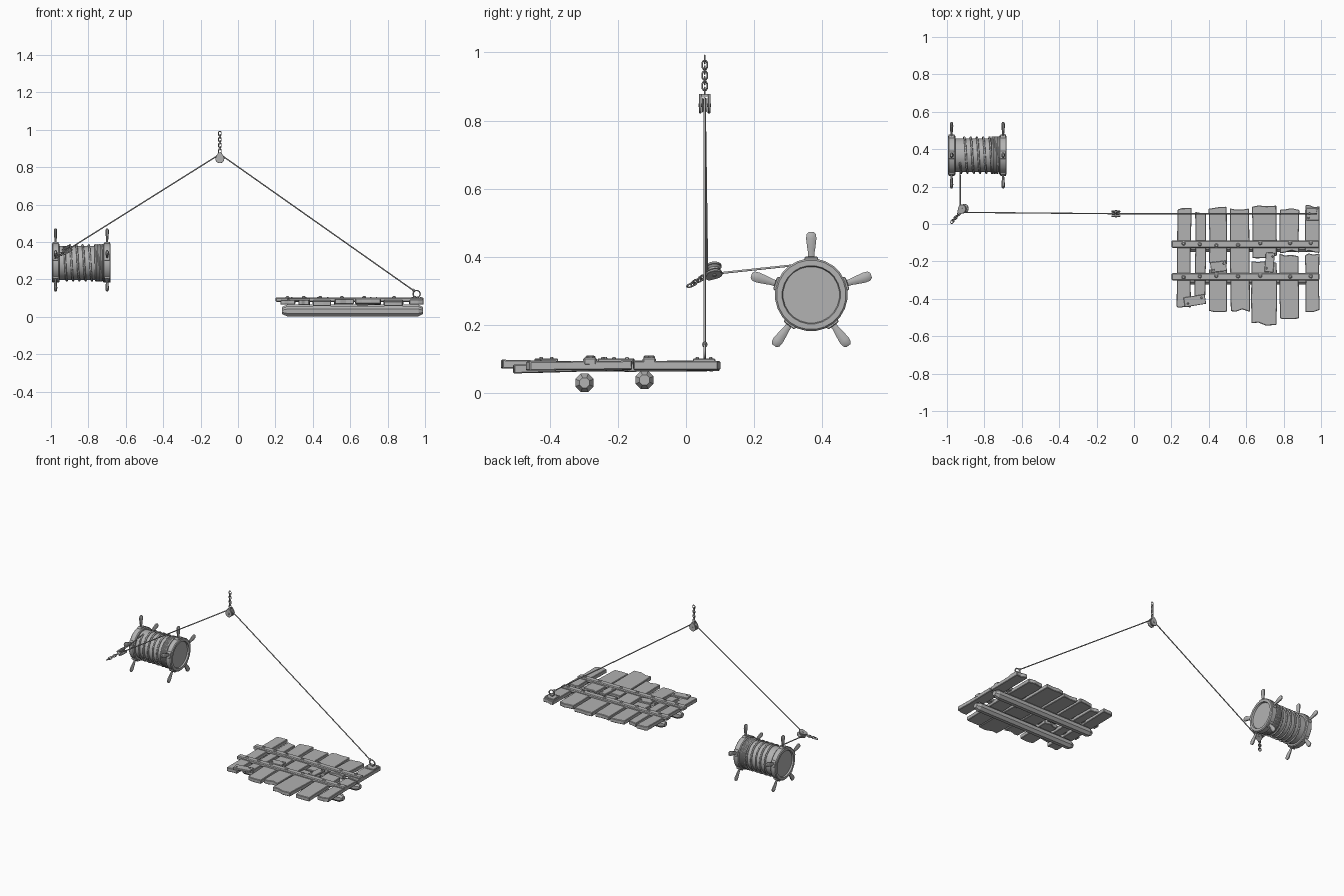
import bpy, bmesh, math, random
from mathutils import Vector, Matrix

if "Cube" in bpy.data.objects:
    bpy.data.objects.remove(bpy.data.objects["Cube"])

random.seed(4)
grey = bpy.data.materials.new("weathered_grey")
grey.diffuse_color = (0.45, 0.45, 0.45, 1)
grey.use_nodes = True
grey.node_tree.nodes["Principled BSDF"].inputs["Base Color"].default_value = grey.diffuse_color


def finish(bm, name, smooth=False):
    bmesh.ops.recalc_face_normals(bm, faces=bm.faces)
    me = bpy.data.meshes.new(name)
    bm.to_mesh(me)
    bm.free()
    ob = bpy.data.objects.new(name, me)
    bpy.context.collection.objects.link(ob)
    me.materials.append(grey)
    if smooth:
        bpy.context.view_layer.objects.active = ob
        ob.select_set(True)
        bpy.ops.object.shade_smooth_by_angle(angle=math.radians(35))
        ob.select_set(False)
    return ob


def frame(origin, x, y, z):
    """Matrix with the given local axes."""
    m = Matrix((x, y, z)).transposed().to_4x4()
    m.translation = origin
    return m


def lathe(name, profile, sides, mat, smooth=False):
    """Revolve (radius, height) points about local z; end points are capped."""
    bm = bmesh.new()
    rings = [[bm.verts.new((r * math.cos(a), r * math.sin(a), h))
              for a in (2 * math.pi * (i + .5) / sides for i in range(sides))]
             for r, h in profile]
    for a, b in zip(rings, rings[1:]):
        for i in range(sides):
            j = (i + 1) % sides
            bm.faces.new((a[i], a[j], b[j], b[i]))
    bm.faces.new(rings[0])
    bm.faces.new(rings[-1])
    bm.transform(mat)
    return finish(bm, name, smooth)


def prism(name, outline, h, mat, bevel=0.0):
    """Extrude an outline by +-h along local z."""
    bm = bmesh.new()
    f = bm.faces.new([bm.verts.new((x, y, -h)) for x, y in outline])
    ext = bmesh.ops.extrude_face_region(bm, geom=[f])
    bmesh.ops.translate(bm, vec=(0, 0, 2 * h),
                        verts=[v for v in ext["geom"] if isinstance(v, bmesh.types.BMVert)])
    if bevel:
        bmesh.ops.bevel(bm, geom=bm.edges[:], offset=bevel, segments=1, affect='EDGES')
    bm.transform(mat)
    return finish(bm, name)


def box(name, centre, size, rot=0.0, bevel=0.003):
    x, y = size[0] / 2, size[1] / 2
    mat = Matrix.Translation(centre) @ Matrix.Rotation(rot, 4, 'Z')
    return prism(name, [(-x, -y), (x, -y), (x, y), (-x, y)], size[2] / 2, mat, bevel)


def tube(name, pts, r, closed=False, res=1):
    cu = bpy.data.curves.new(name, 'CURVE')
    cu.dimensions = '3D'
    cu.bevel_depth, cu.bevel_resolution, cu.use_fill_caps = r, res, True
    sp = cu.splines.new('POLY')
    sp.points.add(len(pts) - 1)
    for p, co in zip(sp.points, pts):
        p.co = (*co, 1)
    sp.use_cyclic_u = closed
    ob = bpy.data.objects.new(name, cu)
    bpy.context.collection.objects.link(ob)
    cu.materials.append(grey)
    bpy.context.view_layer.objects.active = ob
    ob.select_set(True)
    bpy.ops.object.convert(target='MESH')
    bpy.context.object.select_set(False)


# ---- winch drum, axis along x ----
DY, DZ, DX = 0.368, 0.288, -0.8375
drum_mat = frame((DX, DY, DZ), (0, 1, 0), (0, 0, 1), (1, 0, 0))
half = [(.083, .147), (.086, .157), (.102, .157), (.107, .152), (.107, .122), (.102, .117), (.091, .117)]
lathe("winch_drum", [(r, -h) for r, h in half] + [(r, h) for r, h in half[::-1]], 24, drum_mat, True)

# ---- spoke handles and their mounting blocks on both rims ----
grip = [(.010, .09), (.010, .122), (.0125, .135), (.0165, .165), (.015, .178), (.008, .185)]
for side in (-.138, .138):
    for k in range(5):
        a = math.radians(90 + 72 * k)
        out, tan = Vector((0, math.cos(a), math.sin(a))), Vector((0, -math.sin(a), math.cos(a)))
        m = frame((DX + side, DY, DZ), tan, (1, 0, 0), out)
        lathe("spoke_handle", grip, 8, m @ Matrix.Diagonal((1, .6, 1, 1)), True)
        prism("handle_block", [(-.023, .1), (.023, .1), (.018, .112), (-.018, .112)], .015,
              frame((DX + side, DY, DZ), tan, out, (1, 0, 0)), .002)

# ---- rope wound on the drum: loose turns, then tight turns ----
coil, turns = [], [(5, -.93, -.762), (5, -.762, -.724)]
for n, x0, x1 in turns:
    for i in range(n * 20):
        a = math.radians(115) + 2 * math.pi * i / 20
        coil.append((x0 + (x1 - x0) * i / (n * 20), DY + .096 * math.cos(a), DZ + .096 * math.sin(a)))
tube("drum_rope", coil, .0055)


# ---- pulleys with hanging chains ----
def pulley(c, h, v, length):
    """Pulley at c, chain leaving along h, wheel lying in the h-v plane."""
    n = h.cross(v)
    m = frame(c, v, h, n)
    arc = [math.radians(150 + 240 * i / 10) for i in range(11)]
    drop = [(.024 * math.cos(a), .024 * math.sin(a)) for a in arc] + [(.008, .033), (-.008, .033)]
    for s in (-.013, .013):
        prism("pulley_cheek", drop, .0035, m @ Matrix.Translation((0, 0, s)), .001)
    lathe("pulley_wheel", [(.023, -.008), (.017, -.003), (.017, .003), (.023, .008)], 14,
          frame(c, v, h, n), True)
    lathe("pulley_axle", [(.006, -.019), (.006, .019)], 8, m)
    prism("pulley_bridge", [(-.007, .025), (.007, .025), (.007, .033), (-.007, .033)], .014, m)
    count = round((length - .03) / .0175)
    for i in range(count):
        mid = c + h * (.041 + (length - .053) * i / (count - 1))
        w = n if i % 2 else v
        link = [mid + w * (.0075 * x) + h * (.012 * y) for x, y in
                ((-1, -.5), (-.5, -1), (.5, -1), (1, -.5), (1, .5), (.5, 1), (-.5, 1), (-1, .5))]
        tube("chain_link", link, .0027, True, 0)


top = Vector((-.097, .055, .845))
pulley(top, Vector((0, 0, 1)), Vector((1, 0, 0)), .146)

low = Vector((-.912, .082, .36))
d1 = Vector((-.02, 1, .11)).normalized()
d2 = (top - low).normalized()
h = -(d1 + d2).normalized()
v = (d1 - d2).normalized()
pulley(low, h, v, .113)

# ---- main rope: drum, low pulley, top pulley, platform ring ----
path = [(-.93, .328, .376)]
for deg in (45, 15, -15, -45):
    a = math.radians(deg)
    path.append(low + .02 * (h * math.cos(a) + v * math.sin(a)))
for deg in (120, 90, 55):
    a = math.radians(deg)
    path.append(top + .0205 * Vector((math.cos(a), 0, math.sin(a))))
path.append((.942, .055, .138))
tube("main_rope", path, .0035)
lathe("rope_knot", [(.004, -.009), (.008, -.004), (.008, .004), (.004, .009)], 6,
      Matrix.Translation((.938, .055, .142)) @ Matrix.Rotation(math.radians(-54), 4, 'Y'))


# ---- platform planks: x0, x1, front y, back y, centre z, tilt ----
def plank(x0, x1, y0, y1, z, tilt):
    w, l = (x1 - x0) / 2, (y1 - y0) / 2
    j = lambda s: random.uniform(-s, s)
    ends = [(t * w, j(.009)) for t in (-1, -.45, .2, 1)]
    outline = [(x, -l + e) for x, e in ends] + [(w + j(.004), j(.3) * l)]
    outline += [(x, l + j(.008)) for x, _ in ends[::-1]] + [(-w + j(.004), j(.3) * l)]
    m = Matrix.Translation(((x0 + x1) / 2, (y0 + y1) / 2, z)) @ Matrix.Rotation(tilt, 4, 'X')
    prism("plank", outline, .013, m @ Matrix.Rotation(j(.012), 4, 'Z'), .003)


for p in ((.230, .306, -.44, .08, .080, .01), (.325, .383, -.39, .06, .076, 0),
          (.400, .497, -.21, .085, .078, .01), (.400, .497, -.47, -.235, .074, .03),
          (.515, .618, -.465, .08, .079, -.01),
          (.632, .762, -.175, .10, .076, .01), (.628, .762, -.535, -.205, .081, -.02),
          (.780, .884, -.150, .08, .080, -.02), (.780, .880, -.50, -.165, .075, .03),
          (.915, .992, -.150, .095, .080, 0), (.915, .992, -.465, -.165, .080, .01)):
    plank(*p)

# ---- crossbars with bolts ----
for y in (-.108, -.282):
    box("crossbar", (.596, y, .092), (.79, .04, .024), bevel=.005)
    for x in (.265, .352, .44, .556, .675, .835, .945):
        lathe("bolt", [(.011, .1), (.011, .106), (.006, .110)], 7,
              Matrix.Translation((x, y + random.uniform(-.008, .008), 0)))

# ---- small patch boards with nails ----
for x, y, sx, sy, rot in ((.325, -.41, .115, .052, .16), (.452, -.228, .085, .055, .12),
                          (.725, -.205, .048, .105, -.08), (.955, .053, .07, .066, 0)):
    box("patch_board", (x, y, .094), (sx, sy, .013), rot, .002)
    for s in (-1, 1):
        lathe("nail", [(.006, .1), (.004, .105)], 6, Matrix.Translation((x + s * sx * .32, y + s * sy * .3, 0)))

# ---- rope ring on the corner ----
tube("platform_ring", [(.955 + .019 * math.cos(a), .055, .122 + .019 * math.sin(a))
                       for a in (2 * math.pi * i / 16 for i in range(16))], .004, True)

# ---- logs under the platform ----
for y, z in ((-.298, .0295), (-.122, .0375)):
    lathe("support_log", [(.016, .235), (.029, .262), (.029, .965), (.016, .99)], 8,
          frame((0, y, z), (0, 1, 0), (0, 0, 1), (1, 0, 0)))
